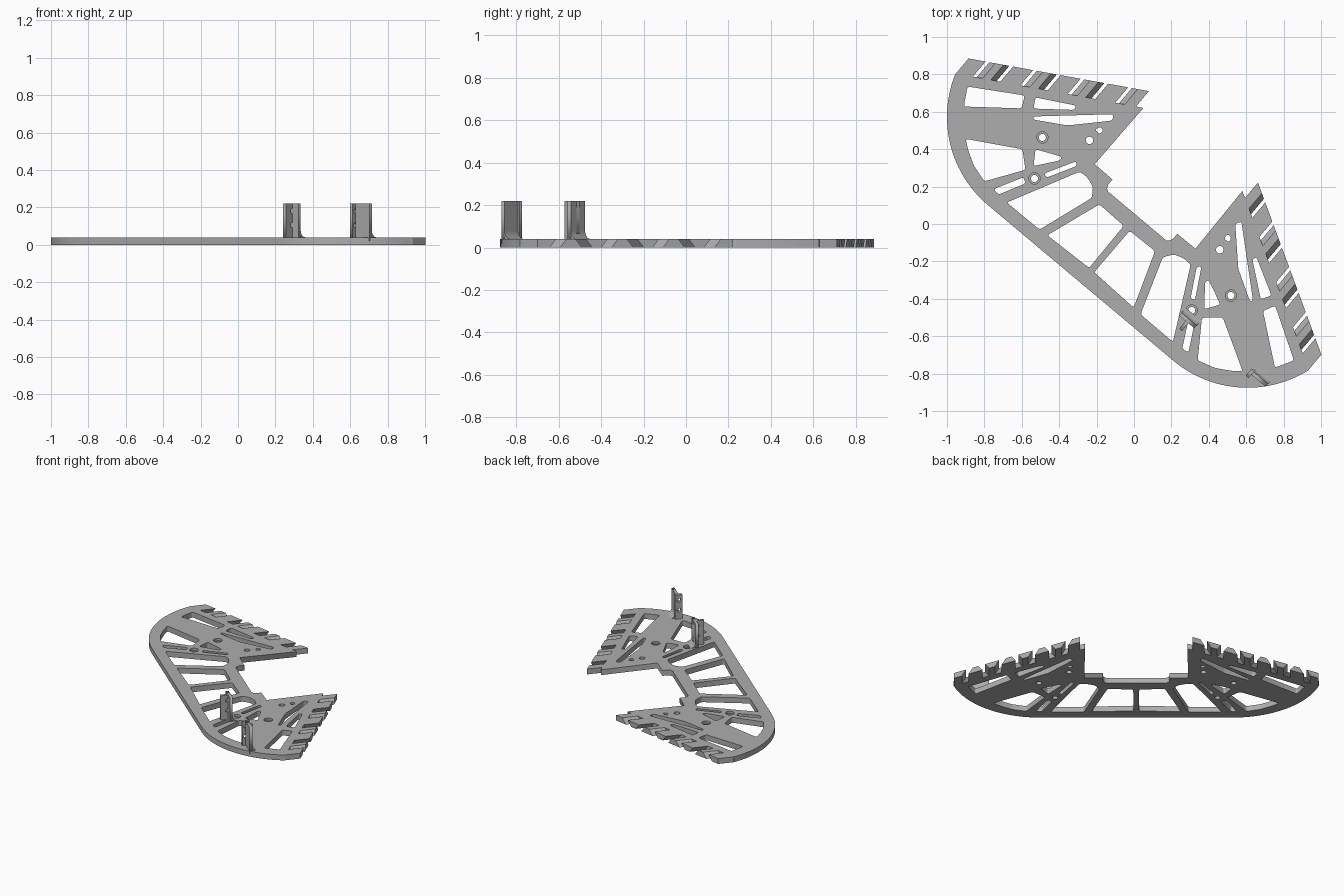
import bpy, bmesh, math
from mathutils import Vector, Matrix

if "Cube" in bpy.data.objects:
    bpy.data.objects.remove(bpy.data.objects["Cube"])

# The plate is symmetric about the line through O along V
O = Vector((0.06, 0.095))
U = Vector((math.cos(math.radians(40)), -math.sin(math.radians(40))))
V = Vector((-U.y, U.x))
T = 0.04

grey = bpy.data.materials.new("grey plastic")
grey.diffuse_color = (0.42, 0.42, 0.42, 1)
grey.use_nodes = True
grey.node_tree.nodes["Principled BSDF"].inputs["Base Color"].default_value = grey.diffuse_color


def mirror(p):
    p = Vector(p)
    return p - 2 * (p - O).dot(U) * U


def circle(c, r, n=20):
    return [Vector((c[0] + r * math.cos(2 * math.pi * i / n),
                    c[1] + r * math.sin(2 * math.pi * i / n))) for i in range(n)]


def rounded(pts, r=0.014):
    """Polygon with small rounded corners."""
    pts = [Vector(p) for p in pts]
    out = []
    for i, p in enumerate(pts):
        a, b = pts[i - 1] - p, pts[(i + 1) % len(pts)] - p
        pa = p + a.normalized() * min(r, a.length * 0.4)
        pb = p + b.normalized() * min(r, b.length * 0.4)
        for t in (0, 0.33, 0.67, 1):
            out.append(pa * (1 - t) ** 2 + p * 2 * t * (1 - t) + pb * t * t)
    return out


def finish(name, bm, matrix=None):
    bmesh.ops.remove_doubles(bm, verts=bm.verts, dist=1e-5)
    bmesh.ops.recalc_face_normals(bm, faces=bm.faces)
    me = bpy.data.meshes.new(name)
    bm.to_mesh(me)
    bm.free()
    me.materials.clear()
    me.materials.append(grey)
    ob = bpy.data.objects.new(name, me)
    bpy.context.collection.objects.link(ob)
    if matrix:
        ob.matrix_world = matrix
    return ob


def flat(name, loops, thick, matrix=None):
    """Sheet with an outline and holes, from local z = 0 to thick."""
    cu = bpy.data.curves.new(name + "_profile", 'CURVE')
    cu.dimensions = '2D'
    cu.fill_mode = 'BOTH'
    cu.extrude = thick / 2
    for loop in loops:
        sp = cu.splines.new('POLY')
        sp.points.add(len(loop) - 1)
        for q, p in zip(sp.points, loop):
            q.co = (p[0], p[1], 0, 1)
        sp.use_cyclic_u = True
    tmp = bpy.data.objects.new(name + "_profile", cu)
    bpy.context.collection.objects.link(tmp)
    bpy.context.view_layer.update()
    me = tmp.evaluated_get(bpy.context.evaluated_depsgraph_get()).to_mesh()
    bm = bmesh.new()
    bm.from_mesh(me)
    bpy.data.objects.remove(tmp)
    bmesh.ops.translate(bm, verts=bm.verts, vec=(0, 0, thick / 2))
    return finish(name, bm, matrix)


# Outline of one half: big arc, tooth root line, inner edge with a relief notch
C, R = Vector((-0.384, 0.572)), 0.616
half = [C + R * Vector((math.cos(math.radians(a)), math.sin(math.radians(a))))
        for a in range(230, 157, -3)]
half += [Vector(p) for p in ((-0.955, 0.805), (0.013, 0.628), (0.05, 0.62), (-0.21, 0.32),
                             (-0.115, 0.238), (-0.137, 0.212), (-0.144, 0.19),
                             (-0.138, 0.172), (-0.12, 0.158))]
outline = half + [mirror(p) for p in reversed(half)]

# Windows of one half
windows = [
    [(-0.89, 0.735), (-0.585, 0.687), (-0.60, 0.618), (-0.91, 0.628)],
    [(-0.527, 0.677), (-0.31, 0.633), (-0.32, 0.61), (-0.537, 0.617)],
    [(-0.537, 0.575), (-0.11, 0.587), (-0.115, 0.553), (-0.355, 0.527), (-0.537, 0.558)],
    [(-0.21, 0.505), (-0.18, 0.52), (-0.163, 0.5), (-0.185, 0.48)],
    [(-0.90, 0.455), (-0.597, 0.40), (-0.58, 0.29), (-0.80, 0.228), (-0.855, 0.31), (-0.885, 0.39)],
    [(-0.527, 0.40), (-0.387, 0.36), (-0.395, 0.34), (-0.537, 0.31)],
    [(-0.48, 0.27), (-0.31, 0.335), (-0.307, 0.31), (-0.468, 0.248)],
    [(-0.75, 0.187), (-0.59, 0.25), (-0.58, 0.217), (-0.725, 0.157)],
    [(-0.68, 0.115), (-0.29, 0.28), (-0.25, 0.25), (-0.22, 0.2), (-0.225, 0.14), (-0.505, -0.03)],
    [(-0.463, -0.06), (-0.185, 0.105), (-0.055, -0.01), (-0.24, -0.235)],
]
screws = [(-0.49, 0.463), (-0.532, 0.243)]
holes = [rounded(w) for w in windows] + [circle(s, 0.03) for s in screws]
holes.append(circle((-0.238, 0.447), 0.02))
flat("base_plate", [outline] + holes + [[mirror(p) for p in h] for h in holes], T)

# Ledges inside the screw holes
for s in screws:
    for c in (Vector(s), mirror(s)):
        flat("screw_ledge", [circle(c, 0.03), circle(c, 0.019)], T * 0.6)

# Interlocking teeth with alternately leaning sides
tip0, tip1 = Vector((-0.885, 0.885)), Vector((0.083, 0.71))
E = (tip1 - tip0).normalized()
length = (tip1 - tip0).length
pitch, gap, lean, depth = length / 7.62, 0.052, 0.016, 0.108
for side in ("left", "right"):
    bm = bmesh.new()
    for k in range(8):
        a, b = k * pitch, min(k * pitch + pitch - gap, length)
        la = 0 if k == 0 else lean * (-1) ** (k - 1)
        lb = 0 if k == 7 else lean * (-1) ** k
        rings = []
        for z, s in ((0, -1), (T, 1)):
            pa, pb = tip0 + E * (a + s * la), tip0 + E * (b + s * lb)
            ring = [pa, pb, pb - V * depth, pa - V * depth]
            if side == "right":
                ring = [mirror(p) for p in ring]
            rings.append([bm.verts.new((p.x, p.y, z)) for p in ring])
        lo, hi = rings
        bm.faces.new(lo)
        bm.faces.new(hi)
        for i in range(4):
            j = (i + 1) % 4
            bm.faces.new((lo[i], lo[j], hi[j], hi[i]))
    finish(side + "_teeth", bm)


def wall(name, start, d, width, thick, bores=()):
    """Upright sheet running from start along d."""
    m = Matrix(((d.x, 0, d.y, start[0]), (d.y, 0, -d.x, start[1]),
                (0, 1, 0, 0.02), (0, 0, 0, 1)))
    rect = [(0, 0), (width, 0), (width, 0.2), (0, 0.2)]
    flat(name, [rect] + [circle((x, z), 0.014, 14) for x, z in bores], thick, m)


def foot(name, start, d, n, width, size=0.035):
    """Concave fillet between a wall and the plate."""
    bm = bmesh.new()
    prof = [(0, T - 0.005), (size, T - 0.005)]
    prof += [(size * (1 - math.sin(a)), T + size * (1 - math.cos(a)))
             for a in (math.pi / 2 * i / 5 for i in range(6))]
    ends = []
    for t in (0, width):
        base = Vector(start) + d * t
        ends.append([bm.verts.new((base.x + n.x * q, base.y + n.y * q, z)) for q, z in prof])
    for e in ends:
        bm.faces.new(e)
    for i in range(len(prof)):
        j = (i + 1) % len(prof)
        bm.faces.new((ends[0][i], ends[0][j], ends[1][j], ends[1][i]))
    finish(name, bm)


# Two upright angle brackets on one side of the plate
bores = [(0.026, 0.085), (0.026, 0.16)]
wall("outer_bracket_long_wall", (0.64, -0.79), U, 0.10, 0.02)
wall("outer_bracket_short_wall", (0.645, -0.785), -V, 0.05, 0.02, bores)
foot("outer_bracket_foot", (0.64, -0.79), U, V, 0.10)
wall("inner_bracket_long_wall", (0.255, -0.475), U, 0.105, 0.02)
wall("inner_bracket_short_wall", (0.305, -0.515), -V, 0.075, 0.02, bores)
foot("inner_bracket_foot", (0.255, -0.475), U, V, 0.105)
